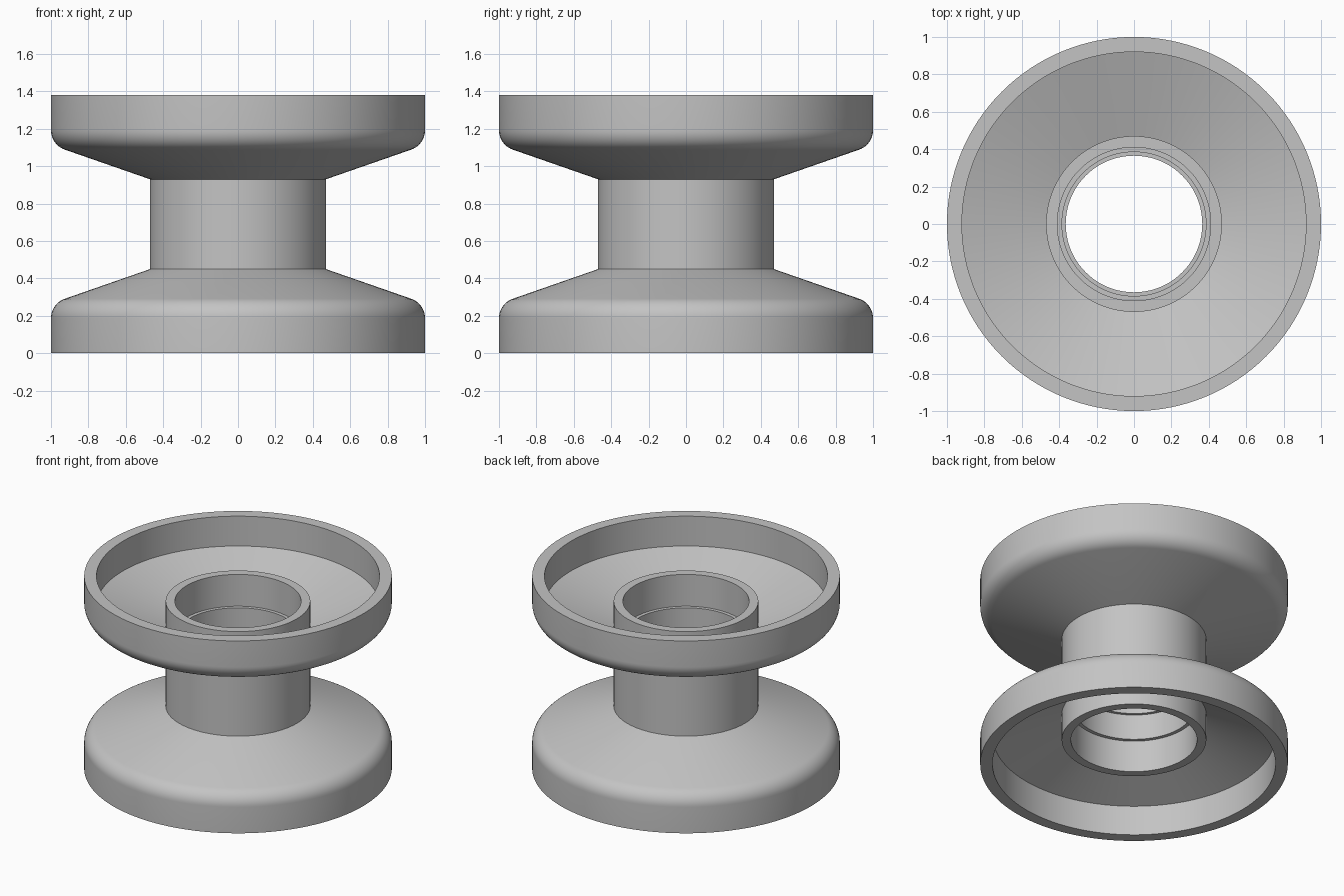
import bpy
import bmesh
from math import atan, cos, sin, tan, pi, radians
from mathutils import Matrix, Vector

MID = 0.69          # height of the mirror plane
SEGMENTS = 128
SLOPE = 0.348       # rise of the conical flange per unit of radius

cube = bpy.data.objects.get("Cube")
if cube:
    bpy.data.objects.remove(cube)

grey = bpy.data.materials.new("grey metal")
grey.use_nodes = True
colour = (0.55, 0.55, 0.55, 1)
grey.diffuse_color = colour
grey.node_tree.nodes["Principled BSDF"].inputs["Base Color"].default_value = colour


def shoulder(hub_r, hub_z, outer_r, radius, steps=10):
    """Rounded corner between the conical flange and its upright wall."""
    tilt = atan(SLOPE)
    corner_z = hub_z + (outer_r - hub_r) * SLOPE
    centre_z = corner_z + radius * tan((pi / 2 - tilt) / 2)
    start = tilt - pi / 2
    return [(outer_r - radius + radius * cos(start * (1 - i / steps)),
             centre_z + radius * sin(start * (1 - i / steps)))
            for i in range(steps + 1)]


# Upper half of the section, from the outer waist over the flange to the bore
upper = [(0.47, 0.93)]
upper += shoulder(0.47, 0.93, 1.0, 0.11)
upper += [(1.0, 1.38), (0.92, 1.38), (0.92, 1.166),     # rim and dish wall
          (0.47, 1.01), (0.47, 1.2), (0.41, 1.2),       # dish floor and hub collar
          (0.41, 0.972), (0.385, 0.972),                # bearing seat
          (0.385, 0.79), (0.365, 0.79)]                 # central rib
lower = [(r, 2 * MID - z) for r, z in reversed(upper)]
section = upper + lower

# Revolve the closed section into the wheel
bm = bmesh.new()
verts = [bm.verts.new((r, 0, z)) for r, z in section]
edges = [bm.edges.new((v, verts[(i + 1) % len(verts)])) for i, v in enumerate(verts)]
bmesh.ops.spin(bm, geom=verts + edges, cent=(0, 0, 0), axis=(0, 0, 1),
               angle=2 * pi, steps=SEGMENTS, use_merge=True)
bmesh.ops.remove_doubles(bm, verts=bm.verts[:], dist=1e-5)
bmesh.ops.recalc_face_normals(bm, faces=bm.faces[:])

mesh = bpy.data.meshes.new("wheel_rim")
bm.to_mesh(mesh)
bm.free()
mesh.materials.append(grey)
rim = bpy.data.objects.new("wheel_rim", mesh)
bpy.context.collection.objects.link(rim)

bpy.context.view_layer.objects.active = rim
rim.select_set(True)
bpy.ops.object.shade_smooth_by_angle(angle=radians(30))
